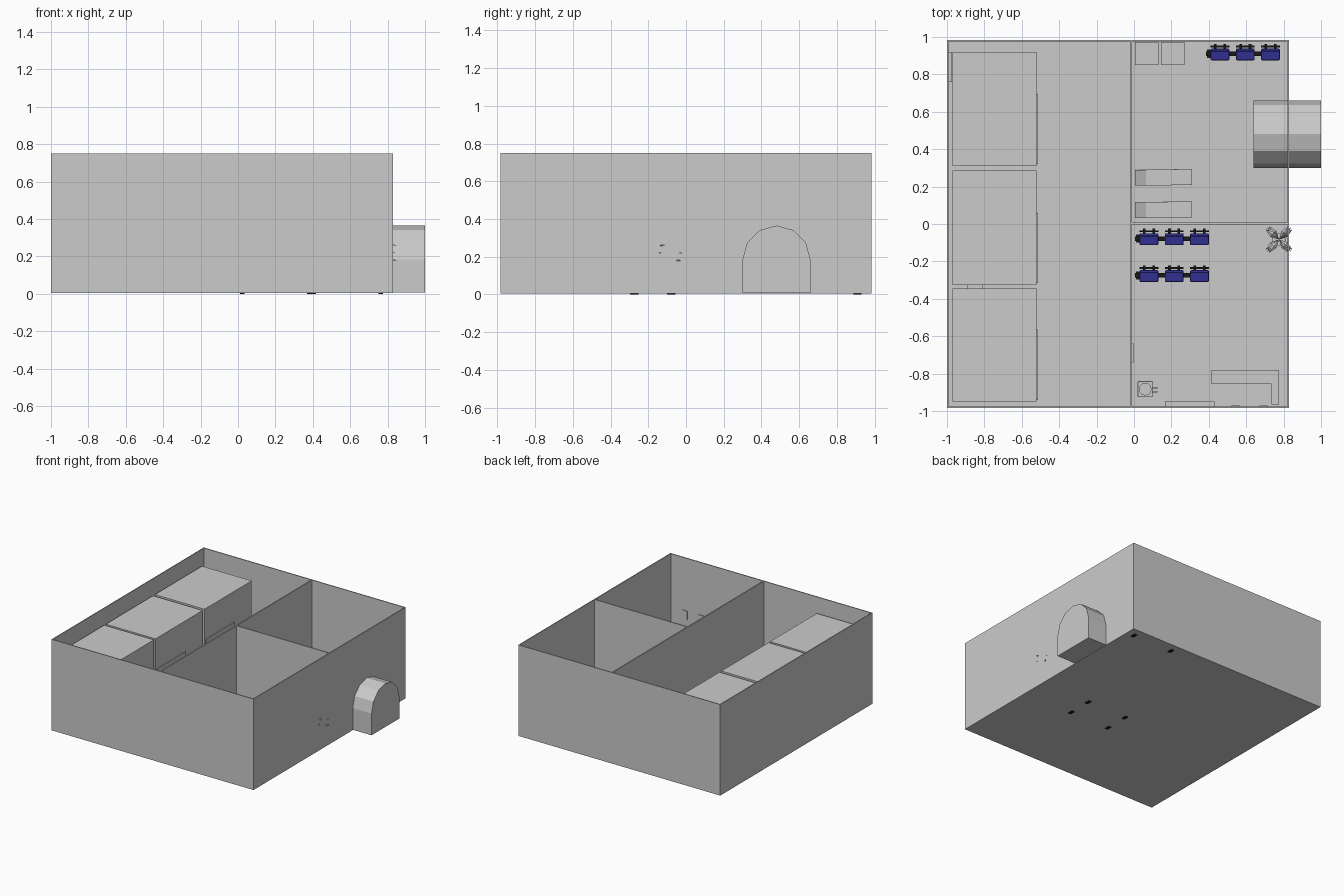
import bpy, bmesh, math
from mathutils import Matrix, Vector

if "Cube" in bpy.data.objects:
    bpy.data.objects.remove(bpy.data.objects["Cube"])

def finish(name, bm, mat=None):
    bmesh.ops.recalc_face_normals(bm, faces=bm.faces)
    me = bpy.data.meshes.new(name)
    bm.to_mesh(me)
    bm.free()
    ob = bpy.data.objects.new(name, me)
    bpy.context.collection.objects.link(ob)
    if mat:
        me.materials.append(mat)
    return ob

def box(name, x0, x1, y0, y1, z0, z1, mat=None, bevel=0):
    bm = bmesh.new()
    bmesh.ops.create_cube(bm, size=1)
    for v in bm.verts:
        v.co = ((x0 + x1) / 2 + v.co.x * (x1 - x0),
                (y0 + y1) / 2 + v.co.y * (y1 - y0),
                (z0 + z1) / 2 + v.co.z * (z1 - z0))
    if bevel:
        bmesh.ops.bevel(bm, geom=bm.edges[:], offset=bevel, segments=2, affect='EDGES', profile=0.5)
    return finish(name, bm, mat)

def prism(name, pts, vec, mat=None):
    """Extrude a closed 3D outline along a vector."""
    bm = bmesh.new()
    f = bm.faces.new([bm.verts.new(p) for p in pts])
    r = bmesh.ops.extrude_face_region(bm, geom=[f])
    top = [g for g in r['geom'] if isinstance(g, bmesh.types.BMVert)]
    bmesh.ops.translate(bm, verts=top, vec=vec)
    if f.is_valid and not any(len(e.link_faces) == 1 for e in f.edges):
        pass
    else:
        bm.faces.new([v for v in f.verts]) if not f.is_valid else None
    return finish(name, bm, mat)

def cyl(name, x, y, z0, z1, r0, r1, n=12, mat=None):
    bm = bmesh.new()
    bmesh.ops.create_cone(bm, cap_ends=True, segments=n, radius1=r0, radius2=r1, depth=z1 - z0,
                          matrix=Matrix.Translation((x, y, (z0 + z1) / 2)))
    return finish(name, bm, mat)

def material(name, c):
    m = bpy.data.materials.new(name)
    m.diffuse_color = (*c, 1)
    m.use_nodes = True
    m.node_tree.nodes["Principled BSDF"].inputs["Base Color"].default_value = m.diffuse_color
    return m

blue = material("seat_blue", (0.03, 0.03, 0.28))
black = material("frame_black", (0.01, 0.01, 0.01))

X0, X1, Y, Z0, H, T = -1.0, 0.83, 0.985, 0.005, 0.75, 0.008
F = 0.012

# floor and outer walls
box("floor", X0, X1, -Y, Y, Z0, F)
box("front_wall", X0, X1, -Y, -Y + T, F, H)
box("back_wall", X0, X1, Y - T, Y, F, H)
box("left_wall", X0, X0 + T, -Y + T, Y - T, F, H)
box("right_wall", X1 - T, X1, -Y + T, Y - T, F, H)

# inner partitions
box("long_partition", -0.022, -0.012, -Y + T, Y - T, F, H)
box("cross_partition", -0.012, X1 - T, -0.002, 0.008, F, H)

# arched entrance block through the right wall
arc = [(0.64, 0.48 + 0.18 * math.cos(math.radians(a)), 0.185 + 0.18 * math.sin(math.radians(a)))
       for a in range(0, 181, 30)]
prism("arched_entrance", [(0.64, 0.66, 0.008)] + arc + [(0.64, 0.30, 0.008)], (0.36, 0, 0))

# three large cubicles with door panels
for i, (a, b) in enumerate([(-0.95, -0.345), (-0.325, 0.285), (0.31, 0.92)]):
    box(f"cubicle_{i}", -0.97, -0.52, a, b, F, 0.63)
    box(f"cubicle_door_{i}", -0.52, -0.512, a + 0.01, a + 0.385, F, 0.38)
box("cubicle_link", -0.89, -0.81, -0.345, -0.325, F, 0.30)

# thin wall panels
box("left_wall_panel", -0.992, -0.972, 0.76, 0.92, 0.25, 0.40)
box("partition_panel", -0.012, -0.003, -0.74, -0.64, 0.22, 0.34)
box("wall_screen", 0.165, 0.43, -0.977, -0.948, 0.23, 0.39)
for i, x in enumerate((0.52, 0.67)):
    box(f"small_frame_{i}", x, x + 0.045, -0.977, -0.971, 0.25, 0.32)

# low cabinets in the back room
for i, x in enumerate((0.005, 0.145)):
    box(f"cabinet_{i}", x, x + 0.125, 0.85, 0.972, F, 0.15)

# two loungers with raised, tapered head ends
for i, y in enumerate((0.205, 0.032)):
    x, w = 0.005, 0.085
    prism(f"lounger_{i}", [(x, y, 0.06), (x + 0.305, y + 0.004, 0.06), (x + 0.305, y + 0.004, 0.08),
                           (x + 0.06, y, 0.08), (x, y, 0.11)], (0, w, 0))
    for lx in (0.02, 0.28):
        box(f"lounger_leg_{i}", lx, lx + 0.015, y + 0.008, y + w - 0.008, F, 0.06)

# rows of three linked seats
def seat_row(name, x, y):
    box(name + "_beam", x, x + 0.395, y - 0.012, y + 0.012, 0.065, 0.08, black)
    for fx in (x + 0.005, x + 0.365):
        box(name + "_post", fx + 0.006, fx + 0.020, y - 0.008, y + 0.008, 0.01, 0.068, black)
        box(name + "_foot", fx, fx + 0.026, y - 0.022, y + 0.022, 0, 0.016, black)
    for k in range(3):
        c = x + 0.075 + 0.135 * k
        box(name + "_seat", c - 0.05, c + 0.05, y - 0.035, y + 0.028, 0.08, 0.096, blue, 0.006)
        box(name + "_backrest", c - 0.05, c + 0.05, y + 0.012, y + 0.028, 0.10, 0.18, blue, 0.006)
        box(name + "_back_bar", c - 0.05, c + 0.05, y + 0.034, y + 0.044, 0.135, 0.147, black)
        for s in (-0.025, 0.025):
            box(name + "_bracket", c + s - 0.007, c + s + 0.007, y + 0.024, y + 0.053, 0.08, 0.16, black)

seat_row("back_seats", 0.385, 0.91)
seat_row("front_seats_a", 0.005, -0.078)
seat_row("front_seats_b", 0.005, -0.275)

# L-shaped reception desk
desk = [(0.415, -0.78), (0.415, -0.855), (0.735, -0.855), (0.735, -0.965), (0.775, -0.965), (0.775, -0.78)]
prism("reception_desk", [(x, y, F) for x, y in desk], (0, 0, 0.15))

# water dispenser
box("dispenser_body", 0.02, 0.10, -0.925, -0.84, F, 0.17, None, 0.004)
cyl("dispenser_bottle", 0.06, -0.883, 0.17, 0.23, 0.03, 0.034, 12)
for i, y in enumerate((-0.90, -0.88)):
    box(f"dispenser_tap_{i}", 0.10, 0.125, y, y + 0.008, 0.13, 0.14)

# potted plant: three tiers of four folded leaves
px, py = 0.775, -0.083
cyl("plant_pot", px, py, F, 0.085, 0.026, 0.036, 12)
cyl("plant_stem", px, py, 0.085, 0.25, 0.007, 0.005, 6)
bm = bmesh.new()
for tier in range(3):
    for k in range(4):
        rot = Matrix.Rotation(math.radians(45 + 90 * k + 8 * (tier - 1)), 3, 'Z')
        z = 0.155 + 0.04 * tier
        ridge = [(0, 0, 0), (0.045, 0, 0.035), (0.09, 0, 0.025)]
        sides = [(0.045, 0.016, 0.025), (0.045, -0.016, 0.025)]
        base, mid, tip, l, r = [bm.verts.new(rot @ Vector(p) + Vector((px, py, z))) for p in ridge + sides]
        for f in ((base, mid, l), (mid, tip, l), (base, r, mid), (mid, r, tip)):
            bm.faces.new(f)
leaves = finish("plant_leaves", bm)
sol = leaves.modifiers.new("thickness", 'SOLIDIFY')
sol.thickness = 0.002
